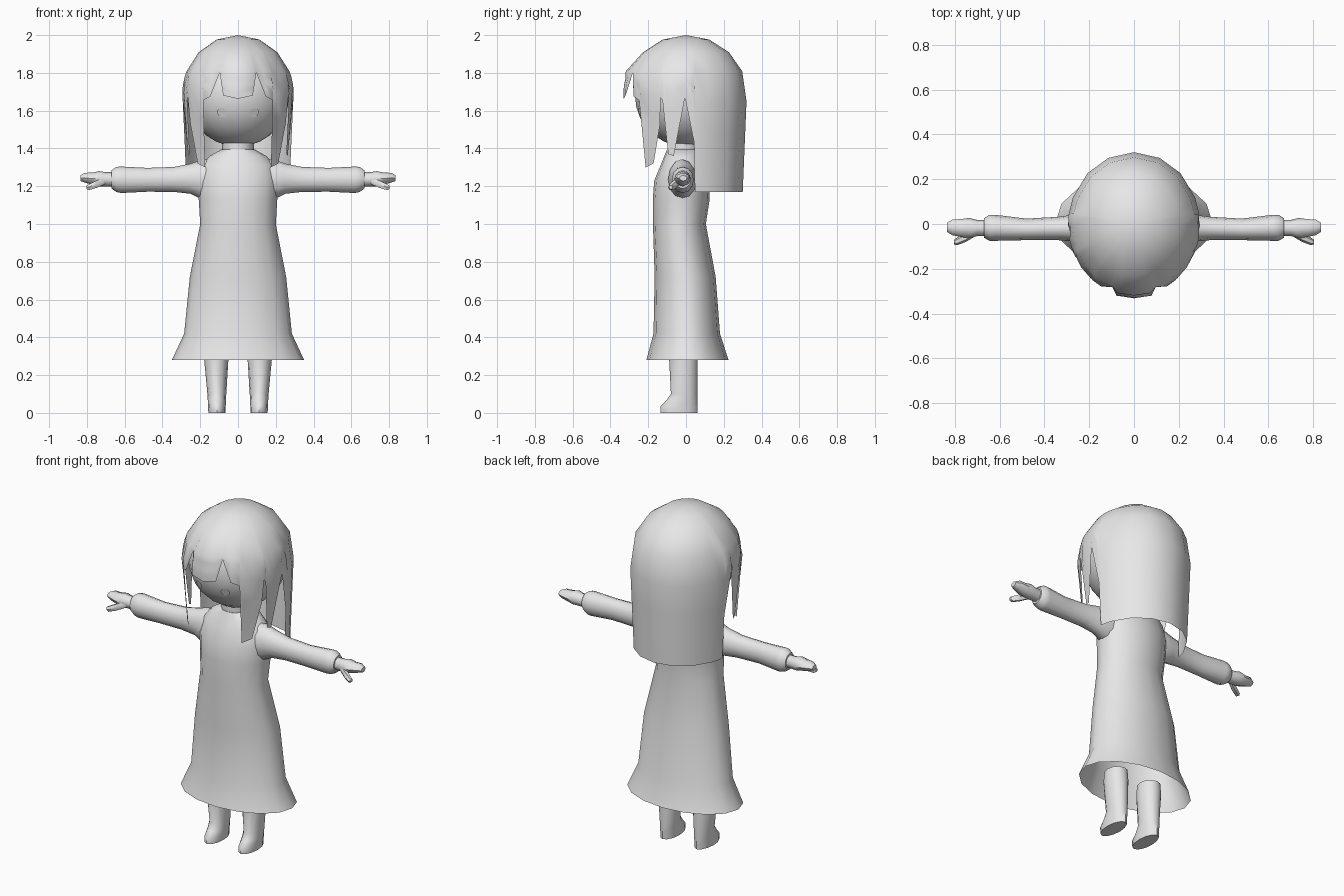
import bpy, bmesh, math
from mathutils import Vector

cube = bpy.data.objects.get("Cube")
if cube:
    bpy.data.objects.remove(cube, do_unlink=True)

grey = bpy.data.materials.new("plain_grey")
grey.use_nodes = True
grey.diffuse_color = (0.8, 0.8, 0.8, 1)
grey.node_tree.nodes["Principled BSDF"].inputs["Base Color"].default_value = (0.8, 0.8, 0.8, 1)


def finish(name, bm, angle=50):
    bmesh.ops.recalc_face_normals(bm, faces=bm.faces)
    mesh = bpy.data.meshes.new(name)
    bm.to_mesh(mesh)
    bm.free()
    mesh.materials.append(grey)
    obj = bpy.data.objects.new(name, mesh)
    bpy.context.collection.objects.link(obj)
    bpy.ops.object.select_all(action='DESELECT')
    obj.select_set(True)
    bpy.context.view_layer.objects.active = obj
    bpy.ops.object.shade_smooth_by_angle(angle=math.radians(angle))
    return obj


def bridge(bm, a, b, closed=True):
    for i in range(len(a) if closed else len(a) - 1):
        j = (i + 1) % len(a)
        bm.faces.new((a[i], a[j], b[j], b[i]))


def loft(name, rings, axis='z', sides=12, caps=(True, True), side=1):
    """Rings are (position, centre u, centre v, radius u, radius v)."""
    bm = bmesh.new()
    loops = []
    for p, cu, cv, ru, rv in rings:
        loop = []
        for i in range(sides):
            a = math.tau * i / sides
            u, v = cu + ru * math.cos(a), cv + rv * math.sin(a)
            co = (u * side, v, p) if axis == 'z' else (p * side, u, v)
            loop.append(bm.verts.new(co))
        loops.append(loop)
    for a, b in zip(loops, loops[1:]):
        bridge(bm, a, b)
    if caps[0]:
        bm.faces.new(loops[0])
    if caps[1]:
        bm.faces.new(loops[-1])
    return finish(name, bm)


# Dress with an open flared hem
dress = [(z, 0, (front + back) / 2, rx, (back - front) / 2) for z, rx, front, back in (
    (0.28, 0.35, -0.21, 0.225), (0.42, 0.285, -0.172, 0.18), (0.72, 0.255, -0.166, 0.157),
    (1.0, 0.2, -0.175, 0.105), (1.13, 0.208, -0.176, 0.125), (1.23, 0.215, -0.168, 0.125),
    (1.31, 0.2, -0.135, 0.105), (1.36, 0.15, -0.115, 0.09), (1.395, 0.088, -0.1, 0.072))]
loft("dress", dress, sides=16, caps=(False, True))
loft("neck", [(1.36, 0, -0.014, 0.084, 0.084), (1.5, 0, -0.014, 0.084, 0.084)])

# Head
bm = bmesh.new()
bmesh.ops.create_uvsphere(bm, u_segments=20, v_segments=14, radius=0.27)
bmesh.ops.translate(bm, verts=bm.verts, vec=(0, 0, 1.68))
finish("head", bm)

for side, label in ((1, "left"), (-1, "right")):
    # Sleeve and cuff
    loft(label + "_sleeve", [
        (0.12, -0.02, 1.24, 0.07, 0.11), (0.19, -0.02, 1.235, 0.075, 0.105),
        (0.25, -0.018, 1.24, 0.062, 0.08), (0.34, -0.02, 1.236, 0.052, 0.066),
        (0.48, -0.024, 1.234, 0.048, 0.063), (0.62, -0.017, 1.234, 0.058, 0.07),
        (0.645, -0.017, 1.236, 0.058, 0.066), (0.67, -0.018, 1.236, 0.043, 0.048)],
        axis='x', side=side)
    # Mitten hand and thumb
    loft(label + "_hand", [
        (0.64, -0.018, 1.236, 0.036, 0.038), (0.7, -0.018, 1.236, 0.036, 0.038),
        (0.735, -0.018, 1.24, 0.045, 0.04), (0.77, -0.018, 1.24, 0.04, 0.032),
        (0.81, -0.015, 1.245, 0.035, 0.026), (0.835, -0.015, 1.243, 0.02, 0.015)],
        axis='x', side=side, sides=8)
    loft(label + "_thumb", [
        (0.7, -0.035, 1.23, 0.015, 0.02), (0.75, -0.06, 1.21, 0.02, 0.022),
        (0.79, -0.078, 1.195, 0.017, 0.018), (0.803, -0.08, 1.195, 0.01, 0.01)],
        axis='x', side=side, sides=6)
    # Leg running into the foot
    loft(label + "_leg", [
        (0, 0.112, -0.037, 0.045, 0.097), (0.035, 0.112, -0.037, 0.047, 0.098),
        (0.065, 0.112, -0.022, 0.048, 0.083), (0.1, 0.112, -0.01, 0.05, 0.07),
        (0.28, 0.115, -0.014, 0.064, 0.075), (0.34, 0.115, -0.014, 0.06, 0.07)], side=side)
    # Eye plate lying on the face
    normal = Vector((side * 0.085, -0.24, -0.09)).normalized()
    bm = bmesh.new()
    bmesh.ops.create_circle(bm, cap_ends=True, segments=12, radius=0.026)
    bmesh.ops.transform(bm, verts=bm.verts, matrix=normal.to_track_quat('Z', 'Y').to_matrix().to_4x4())
    bmesh.ops.translate(bm, verts=bm.verts, vec=normal * 0.272 + Vector((0, 0, 1.68)))
    finish(label + "_eye", bm)

# Hair: a dome whose lower edge follows fringe, side locks and long back
edge = [(0, 1.663), (15, 1.68), (20.5, 1.8), (30, 1.675), (39, 1.655), (41, 1.3),
        (53, 1.32), (63, 1.53), (65, 1.67), (67, 1.655), (71, 1.37), (77, 1.36),
        (89, 1.67), (98, 1.43), (99, 1.17), (112, 1.17), (135, 1.17), (157, 1.17), (180, 1.17)]
edge = edge + [(-a, z) for a, z in reversed(edge[1:-1])]
MID, HEIGHT = 1.69, 0.31


def hair_point(angle, z):
    a = math.radians(angle)
    h = (z - MID) / HEIGHT
    back = abs(angle) > 95
    if h > 0:
        r = math.sqrt(max(0, 1 - h * h))
    else:
        r = 1 + h * (0.04 if back else 0.08)
    depth = 0.322
    if angle and not back and z < 1.6:
        depth = 0.315
    # the fringe stands slightly proud of the face
    if abs(angle) < 20 and z < 1.81:
        r = max(r, 0.96) + 0.03
    return (0.295 * r * math.sin(a), -depth * r * math.cos(a), z)


bm = bmesh.new()
crown = bm.verts.new((0, 0, MID + HEIGHT))
rows = []
for step in (1, 2, 3):
    z = MID + HEIGHT * math.cos(math.radians(22.5 * step))
    rows.append([bm.verts.new(hair_point(a, z)) for a, _ in edge])
start = z
for t in (0.25, 0.5, 0.75, 1):
    rows.append([bm.verts.new(hair_point(a, start + (low - start) * t)) for a, low in edge])
for i in range(len(edge)):
    bm.faces.new((crown, rows[0][i], rows[0][(i + 1) % len(edge)]))
for upper, lower in zip(rows, rows[1:]):
    bridge(bm, upper, lower)
finish("hair", bm, 60)
